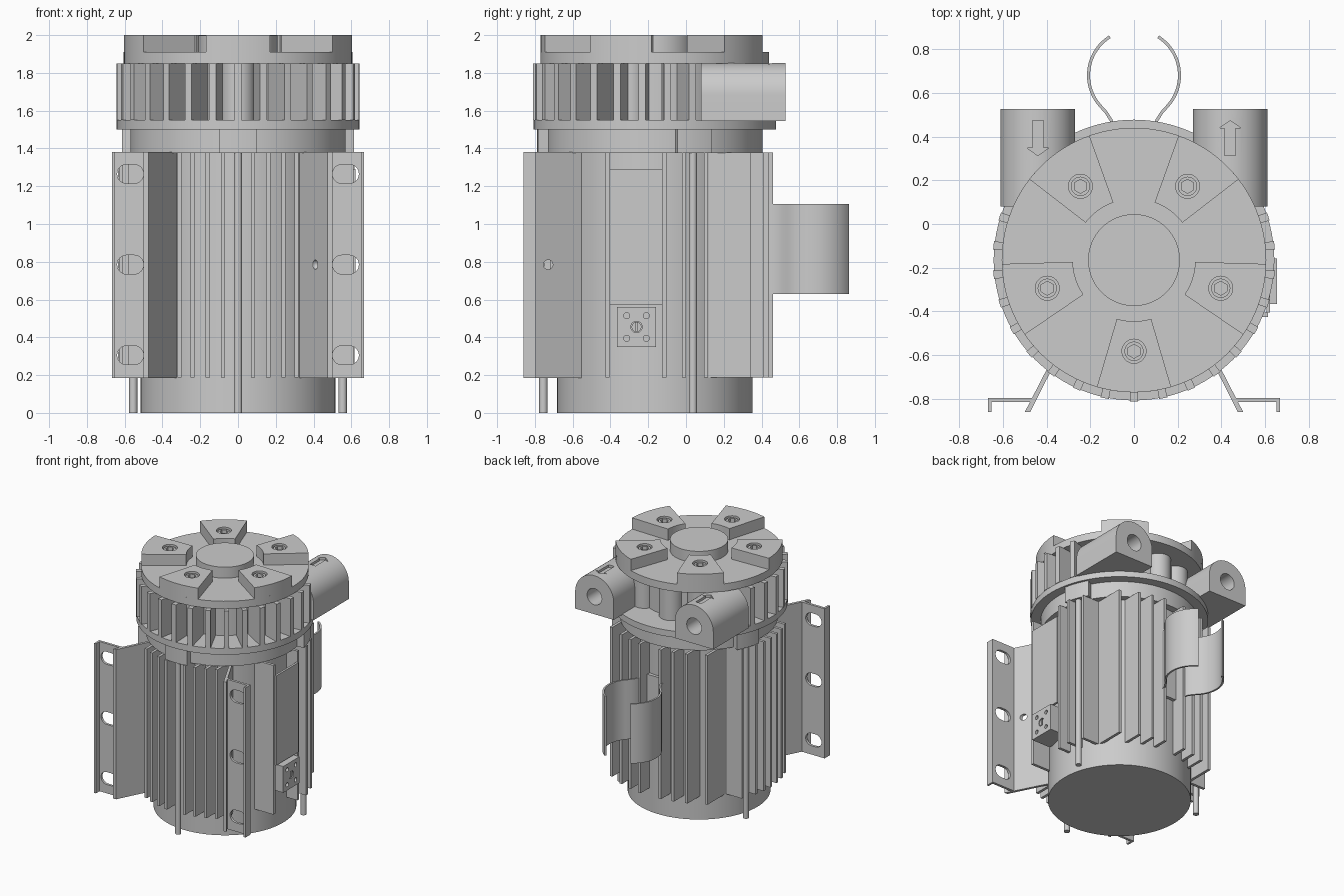
import bpy, bmesh
from math import sin, cos, pi, radians, sqrt
from mathutils import Vector

if "Cube" in bpy.data.objects:
    bpy.data.objects.remove(bpy.data.objects["Cube"])

CY = -0.165                       # pump axis sits at x=0, y=CY
AXES = {'z': lambda u, v, w: (u, v, w),
        'y': lambda u, v, w: (u, w, v),
        'x': lambda u, v, w: (w, u, v)}


def extrude(name, polys, lo, hi, axis='z'):
    """Extrude 2D outlines between lo and hi along an axis into one object."""
    bm = bmesh.new()
    for p in polys:
        a = [bm.verts.new(AXES[axis](u, v, lo)) for u, v in p]
        b = [bm.verts.new(AXES[axis](u, v, hi)) for u, v in p]
        bm.faces.new(a)
        bm.faces.new(b)
        for i in range(len(p)):
            j = (i + 1) % len(p)
            bm.faces.new((a[i], a[j], b[j], b[i]))
    bmesh.ops.recalc_face_normals(bm, faces=bm.faces)
    me = bpy.data.meshes.new(name)
    bm.to_mesh(me)
    bm.free()
    ob = bpy.data.objects.new(name, me)
    bpy.context.collection.objects.link(ob)
    return ob


def cut(ob, cutter):
    """Subtract the cutter, bake the result and remove the cutter."""
    m = ob.modifiers.new("cut", 'BOOLEAN')
    m.operation, m.object, m.solver = 'DIFFERENCE', cutter, 'EXACT'
    dg = bpy.context.evaluated_depsgraph_get()
    me = bpy.data.meshes.new_from_object(ob.evaluated_get(dg))
    ob.modifiers.clear()
    ob.data = me
    bpy.data.objects.remove(cutter)


def circle(x, y, r, n=32, a0=0.0):
    return [(x + r * cos(a0 + 2 * pi * i / n), y + r * sin(a0 + 2 * pi * i / n)) for i in range(n)]


def arc(x, y, r, d0, d1, n=12):
    angs = [radians(d0 + (d1 - d0) * i / n) for i in range(n + 1)]
    return [(x + r * cos(a), y + r * sin(a)) for a in angs]


def sector(r0, r1, mid, half):
    return arc(0, CY, r1, mid - half, mid + half) + arc(0, CY, r0, mid + half, mid - half)


def rect(x0, x1, y0, y1):
    return [(x0, y0), (x1, y0), (x1, y1), (x0, y1)]


def polar(r, deg):
    return r * cos(radians(deg)), CY + r * sin(radians(deg))


# Motor core, neck and head flange
extrude("motor_core", [circle(0, CY, 0.517, 96)], 0, 1.375)
extrude("neck_ring", [circle(0, CY, 0.57, 96)], 1.375, 1.5)
extrude("head_flange", [circle(0, CY, 0.642, 96)], 1.5, 1.55)

# Tie rods and their lugs
rods = [polar(0.59, a) for a in (-90, 20, 160)]
extrude("tie_rods", [circle(x, y, 0.022, 20) for x, y in rods], 0, 1.45)
extrude("tie_rod_lugs", [sector(0.5, 0.625, a, 9) for a in (-90, 20, 160)], 1.375, 1.5)

# Cooling fins, tips following a circle
T, R0, R1 = 0.011, 0.48, 0.635
fins = []
for s in (1, -1):
    for x in (0.08, 0.16, 0.24, 0.31):
        fins.append(rect(s * x - T, s * x + T, CY - sqrt(R1**2 - x * x), CY - sqrt(R0**2 - x * x)))
    for x, tip in ((0.09, 0.46), (0.19, 0.44), (0.29, 0.41), (0.42, 0.345)):
        fins.append(rect(s * x - T, s * x + T, CY + sqrt(R0**2 - x * x), tip))
    for y in ((-0.01, 0.105) if s > 0 else (-0.425, -0.34, -0.255, -0.17, -0.09, -0.01, 0.105)):
        d = y - CY
        a, b = sorted((s * sqrt(R0**2 - d * d), s * sqrt(R1**2 - d * d)))
        fins.append(rect(a, b, y - T, y + T))
for y in (-0.415, -0.115):        # the pair carrying the data plate
    fins.append(rect(0.40, 0.612, y - T, y + T))
extrude("motor_fins", fins, 0.187, 1.378)

# Head: core, bolt columns and radial fins
bolts = [polar(0.417, -90 + 72 * k) for k in range(5)]
extrude("head_core", [circle(0, CY, 0.42, 64)], 1.55, 1.85)
extrude("head_columns", [circle(x, y, 0.09, 32) for x, y in bolts + [polar(0.40, 95)]], 1.55, 1.85)
extrude("head_fins", [sector(0.40, 0.646, 162 + 12 * k, 1.7) for k in range(19)], 1.55, 1.85)

# Cover plate with pads, centre boss and socket bolts
extrude("cover_plate", [circle(0, CY, 0.605, 96)], 1.85, 1.91)
pads = extrude("cover_pads", [sector(0.28, 0.605, -90 + 72 * k, 16.3) for k in range(5)], 1.908, 2.0)
cut(pads, extrude("cutter", [circle(x, y, 0.055) for x, y in bolts], 1.93, 2.1))
extrude("cover_boss", [circle(0, CY, 0.21, 64)], 1.908, 1.998)
heads = extrude("bolt_heads", [circle(x, y, 0.044) for x, y in bolts], 1.92, 1.99)
cut(heads, extrude("cutter", [circle(x, y, 0.032, 6, pi / 6) for x, y in bolts], 1.95, 2.1))

# Inlet and outlet ports with bores and flow arrows
for s, name in ((-1, "inlet_port"), (1, "outlet_port")):
    cx = s * 0.44
    arch = arc(cx, 1.683, 0.17, 0, 180, 32) + [(cx - 0.17, 1.545), (cx + 0.17, 1.545)]
    port = extrude(name, [arch], 0.08, 0.527, 'y')
    cut(port, extrude("cutter", [circle(cx, 1.685, 0.065)], 0.3, 0.6, 'y'))
    arrow = [(-.025, -.08), (.025, -.08), (.025, .045), (.05, .045), (0, .08), (-.05, .045), (-.025, .045)]
    cut(port, extrude("cutter", [[(cx + u, 0.393 + s * v) for u, v in arrow]], 1.832, 1.9))

# Mounting brackets with slots
half = [(.34, -.55), (.466, -.795), (.668, -.795), (.668, -.86), (.652, -.86),
        (.652, -.815), (.476, -.815), (.50, -.86), (.475, -.86), (.318, -.55)]
for s, name in ((-1, "left_bracket"), (1, "right_bracket")):
    br = extrude(name, [[(s * x, y) for x, y in half]], 0.185, 1.38)
    slots = [arc(s * 0.57 + 0.02, z, 0.05, -90, 90) + arc(s * 0.57 - 0.02, z, 0.05, 90, 270)
             for z in (0.305, 0.785, 1.265)]
    cut(br, extrude("cutter", slots, -0.84, -0.77, 'y'))
    if s > 0:
        cut(br, extrude("cutter", [circle(-0.73, 0.785, 0.025)], 0.3, 0.55, 'x'))

# Data plate and connector block on the right side
extrude("data_plate", [rect(-0.405, -0.125, 0.575, 1.29)], 0.605, 0.622, 'x')
block = extrude("connector_block", [rect(-0.365, -0.158, 0.35, 0.56)], 0.49, 0.655, 'x')
holes = [circle(-0.262 + a * 0.052, 0.455 + b * 0.06, 0.016, 16) for a in (-1, 1) for b in (-1, 1)]
cut(block, extrude("cutter", holes + [circle(-0.262, 0.455, 0.03)], 0.6, 0.7, 'x'))
screw = extrude("connector_screw", [circle(-0.262, 0.455, 0.026)], 0.58, 0.65, 'x')
cut(screw, extrude("cutter", [rect(-0.267, -0.257, 0.42, 0.49)], 0.635, 0.7, 'x'))

# Capacitor clip: open spring ring on the back
side = arc(0, 0.68, 0.208, 58, -42, 24) + [(.127, .51), (.105, .475), (.093, .43), (.085, .37)]
path = [Vector(p) for p in side] + [Vector((-x, y)) for x, y in reversed(side)]
out, inn = [], []
for i, p in enumerate(path):
    t = (path[min(i + 1, len(path) - 1)] - path[max(i - 1, 0)]).normalized()
    n = Vector((-t.y, t.x)) * 0.007
    out.append(tuple(p + n))
    inn.append(tuple(p - n))
extrude("capacitor_clip", [out + inn[::-1]], 0.63, 1.105)
extrude("clip_base", [rect(-0.085, 0.085, 0.33, 0.372)], 0.63, 1.105)

# Smooth the round walls, keep edges sharp
for ob in bpy.context.collection.objects:
    ob.select_set(True)
    bpy.context.view_layer.objects.active = ob
bpy.ops.object.shade_smooth_by_angle(angle=radians(25))
